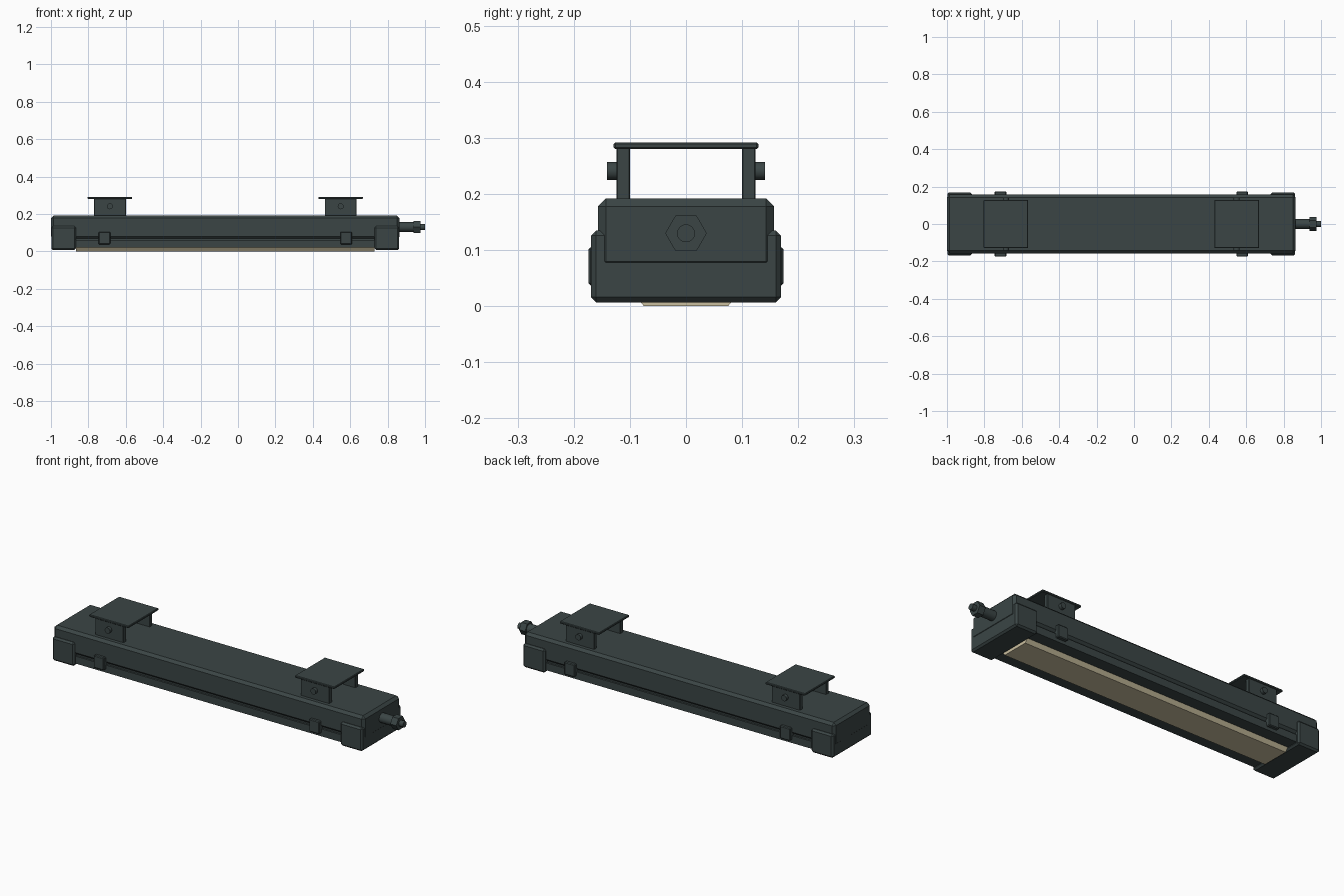
import bpy, bmesh, math
from mathutils import Matrix

if "Cube" in bpy.data.objects:
    bpy.data.objects.remove(bpy.data.objects["Cube"])

MID = -0.068  # lengthwise centre of the housing (the cable gland sticks out past it)


def material(name, rgb):
    m = bpy.data.materials.new(name)
    m.diffuse_color = (*rgb, 1)
    m.use_nodes = True
    m.node_tree.nodes["Principled BSDF"].inputs["Base Color"].default_value = m.diffuse_color
    return m


DARK = material("dark slate", (0.043, 0.060, 0.060))
TAN = material("tan diffuser", (0.60, 0.53, 0.35))


def finish(name, bm, mat, bevel=0.0):
    bmesh.ops.recalc_face_normals(bm, faces=bm.faces)
    if bevel:
        bmesh.ops.bevel(bm, geom=bm.edges[:], offset=bevel, segments=1,
                        affect='EDGES', clamp_overlap=True)
    me = bpy.data.meshes.new(name)
    bm.to_mesh(me)
    bm.free()
    me.materials.append(mat)
    ob = bpy.data.objects.new(name, me)
    bpy.context.collection.objects.link(ob)
    return ob


def box(name, x, y, z, bevel=0.0, mat=DARK):
    bm = bmesh.new()
    size = [b - a for a, b in (x, y, z)]
    mid = [(a + b) / 2 for a, b in (x, y, z)]
    bmesh.ops.create_cube(bm, size=1, matrix=Matrix.Translation(mid) @ Matrix.Diagonal((*size, 1)))
    return finish(name, bm, mat, bevel)


def extrude_x(name, profile, x0, x1, mat):
    """Extrude a closed (y, z) profile along x."""
    bm = bmesh.new()
    face = bm.faces.new([bm.verts.new((x0, y, z)) for y, z in profile])
    end = bmesh.ops.extrude_face_region(bm, geom=[face], use_keep_orig=True)
    bmesh.ops.translate(bm, vec=(x1 - x0, 0, 0),
                        verts=[g for g in end["geom"] if isinstance(g, bmesh.types.BMVert)])
    return finish(name, bm, mat)


def rod(name, axis, centre, r, length, sides):
    rot = Matrix.Rotation(math.pi / 2, 4, 'Y' if axis == 'x' else 'X')
    if axis == 'x' and sides == 6:  # hexagon corners at the left and right
        rot = rot @ Matrix.Rotation(math.pi / 6, 4, 'Z') @ Matrix.Rotation(
            math.pi / 3, 4, 'Z')
    bm = bmesh.new()
    bmesh.ops.create_cone(bm, cap_ends=True, segments=sides, radius1=r, radius2=r, depth=length)
    if sides == 6:  # start with a corner on local y, which stays the world y axis
        far = max(bm.verts, key=lambda v: v.co.y).co
        turn = math.pi / 2 - math.atan2(far.y, far.x)
        bmesh.ops.transform(bm, matrix=Matrix.Rotation(turn, 4, 'Z'), verts=bm.verts)
        rot = Matrix.Rotation(math.pi / 2, 4, 'Y')
    bmesh.ops.transform(bm, matrix=Matrix.Translation(centre) @ rot, verts=bm.verts)
    ob = finish(name, bm, DARK)
    if sides > 8:
        for p in ob.data.polygons:
            p.use_smooth = len(p.vertices) == 4
        ob.data.set_sharp_from_angle(angle=math.radians(35))
    return ob


# Housing, recessed seal and lower frame
box("upper_housing", (MID - 0.932, MID + 0.932), (-0.157, 0.157), (0.066, 0.192), 0.014)
box("seal_groove", (MID - 0.88, MID + 0.88), (-0.145, 0.145), (0.05, 0.09))
box("lower_frame", (MID - 0.86, MID + 0.86), (-0.155, 0.155), (0.02, 0.06))

# Light diffuser with sloped sides
extrude_x("diffuser", [(-0.075, 0), (0.075, 0), (0.092, 0.022), (-0.092, 0.022)],
          -0.866, 0.729, TAN)

for side, label in ((-1, "left"), (1, "right")):
    # End cap wrapped around the end of the housing
    xs = sorted((MID + side * 0.930, MID + side * 0.798))
    box(f"end_cap_{label}", xs, (-0.169, 0.169), (0.007, 0.135), 0.009)

    # Mounting bracket: plate, two legs and their bolts
    bx = MID + side * 0.617
    box(f"bracket_plate_{label}", (bx - 0.119, bx + 0.119), (-0.129, 0.129), (0.280, 0.292), 0.003)
    cx = MID + side * 0.646
    for s, face in ((-1, "front"), (1, "back")):
        box(f"bracket_leg_{label}_{face}", (bx - 0.085, bx + 0.085),
            sorted((s * 0.10, s * 0.124)), (0.185, 0.282), 0.002)
        rod(f"bracket_bolt_{label}_{face}", 'y', (bx, s * 0.126, 0.241), 0.016, 0.03, 12)
        # Latch clip over the seal
        box(f"latch_clip_{label}_{face}", (cx - 0.031, cx + 0.031),
            sorted((s * 0.14, s * 0.174)), (0.037, 0.105), 0.004)

# Cable gland: body, hex nut and cable stub
rod("gland_body", 'x', (0.895, 0, 0.13), 0.026, 0.10, 16)
rod("gland_nut", 'x', (0.957, 0, 0.13), 0.037, 0.036, 6)
rod("cable_stub", 'x', (0.985, 0, 0.13), 0.016, 0.03, 16)
